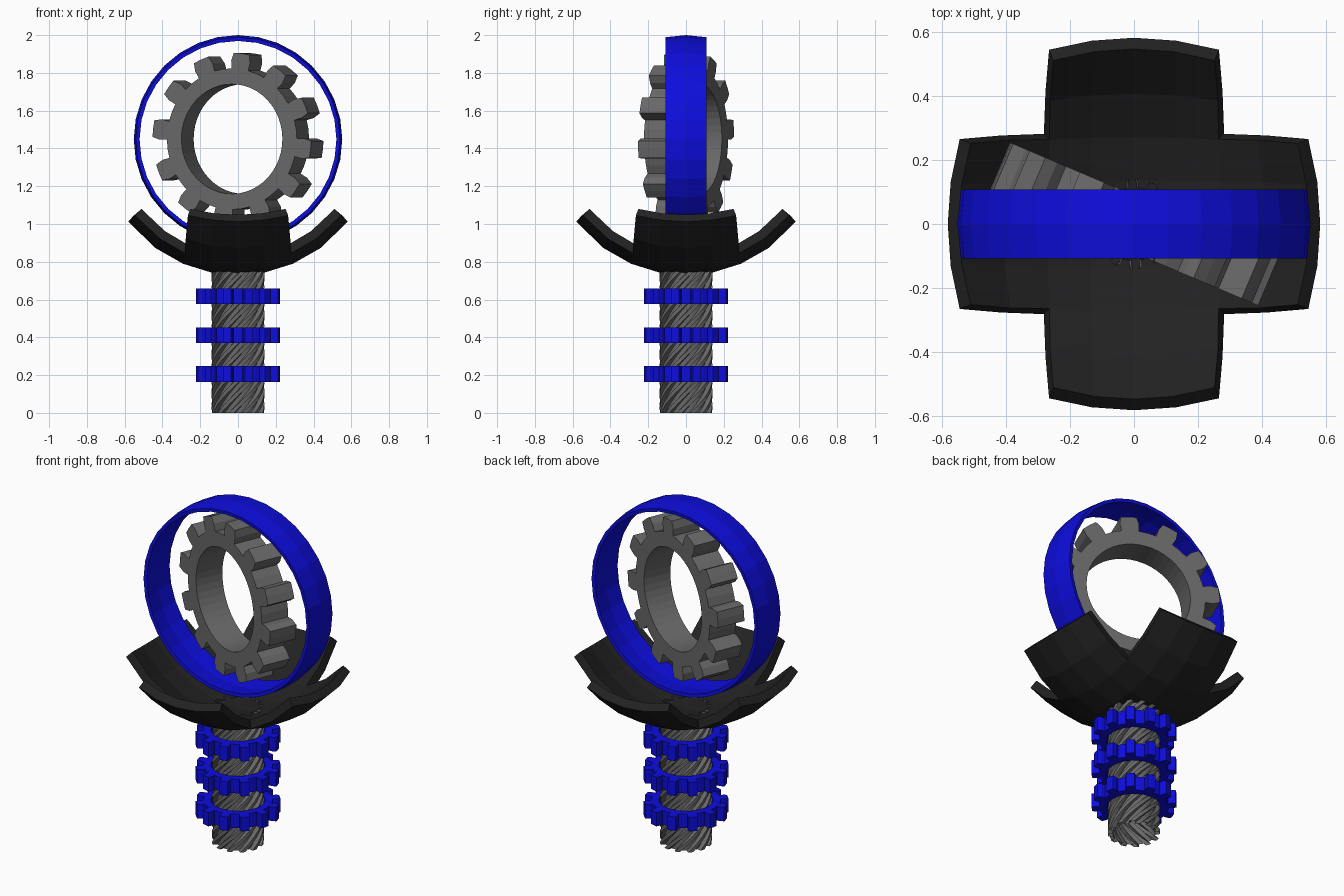
import bpy, bmesh
from math import sin, cos, tan, atan, pi, radians, sqrt
from mathutils import Matrix

if "Cube" in bpy.data.objects:
    bpy.data.objects.remove(bpy.data.objects["Cube"])


def material(name, rgb):
    m = bpy.data.materials.new(name)
    m.diffuse_color = (*rgb, 1)
    m.use_nodes = True
    m.node_tree.nodes["Principled BSDF"].inputs["Base Color"].default_value = m.diffuse_color
    return m


BLUE = material("blue", (0.004, 0.004, 0.72))
GREY = material("grey", (0.14, 0.14, 0.14))
BLACK = material("black", (0.016, 0.016, 0.016))
TEETH = 12
STEP = 2 * pi / TEETH
TAPER = atan(0.1 * tan(radians(20)) / 1.1)


def make(name, polys, mat, matrix=Matrix(), thick=0, offset=0):
    """Object from a list of polygons (lists of points), welded, optionally solidified."""
    bm = bmesh.new()
    for poly in polys:
        bm.faces.new([bm.verts.new(p) for p in poly])
    bmesh.ops.remove_doubles(bm, verts=bm.verts, dist=1e-5)
    me = bpy.data.meshes.new(name)
    bm.to_mesh(me)
    bm.free()
    me.materials.append(mat)
    ob = bpy.data.objects.new(name, me)
    ob.matrix_world = matrix
    bpy.context.collection.objects.link(ob)
    if thick:
        mod = ob.modifiers.new("thickness", 'SOLIDIFY')
        mod.thickness, mod.offset = thick, offset
    return ob


def polar(r, a, z=0):
    return (r * cos(a), r * sin(a), z)


def gear(name, s, mat, matrix):
    """Spur gear: rim of quads plus tapered teeth, thickened evenly."""
    polys = []
    for k in range(TEETH):
        A = [STEP * (k + i / 4) for i in range(5)]
        tip = [A[1] + TAPER, A[2], A[3] - TAPER]
        for i in range(4):
            polys.append([polar(0.7 * s, A[i]), polar(0.9 * s, A[i]),
                          polar(0.9 * s, A[i + 1]), polar(0.7 * s, A[i + 1])])
        for i in (1, 2):
            polys.append([polar(0.9 * s, A[i]), polar(s, A[i]),
                          polar(s, A[i + 1]), polar(0.9 * s, A[i + 1])])
            polys.append([polar(s, A[i]), polar(1.1 * s, tip[i - 1]),
                          polar(1.1 * s, tip[i]), polar(s, A[i + 1])])
    return make(name, polys, mat, matrix, 0.4 * s)


# twisted, fluted handle (open tube)
S, ROWS, HEIGHT, SKEW = 0.127, 32, 0.80, radians(11.25)
outline = []
for k in range(TEETH):
    a = STEP * k
    outline += [(0.9, a), (0.9, a + STEP / 4), (1, a + STEP / 4), (1.1, a + STEP / 4 + TAPER),
                (1.1, a + STEP / 2), (1.1, a + STEP * 0.75 - TAPER),
                (1, a + STEP * 0.75), (0.9, a + STEP * 0.75)]


def flute(i, row):
    r, a = outline[i % len(outline)]
    return polar(r * S, a + row * SKEW, HEIGHT * row / (ROWS - 1))


make("handle", [[flute(i, r), flute(i + 1, r), flute(i + 1, r + 1), flute(i, r + 1)]
                for r in range(ROWS - 1) for i in range(len(outline))], GREY)

# three blue gears around the handle
for n, z in enumerate((0.206, 0.412, 0.618)):
    gear(f"handle_gear_{n + 1}", 0.206, BLUE, Matrix.Translation((0, 0, z)))

# cross-shaped guard lying on a sphere
R, CZ = 0.74, 1.47


def guard_point(i, j):
    def bend(u, v):
        k = 0.0055 if abs(v) > 2 else 0.004 * abs(u)
        return 0.1455 * u * (1 - k * v * v)
    x, y = bend(i, j), bend(j, i)
    return (x, y, CZ - sqrt(R * R - x * x - y * y))


cells = [(i, j) for i in range(-4, 4) for j in range(-4, 4)
         if -2 <= i < 2 or -2 <= j < 2]
make("guard", [[guard_point(i, j), guard_point(i, j + 1),
                guard_point(i + 1, j + 1), guard_point(i + 1, j)] for i, j in cells],
     BLACK, thick=0.05, offset=-1)

# large grey gear, upright and turned
gear("head_gear", 0.415, GREY,
     Matrix.Translation((0, 0, 1.45)) @ Matrix.Rotation(radians(-23), 4, 'Z')
     @ Matrix.Rotation(pi / 2, 4, 'X') @ Matrix.Rotation(radians(8), 4, 'Z'))

# blue outer hoop: equatorial band of a sphere
SEG = 32
band = [(0.541, -0.108), (0.552, 0), (0.541, 0.108)]
hoop = []
for k in range(SEG):
    a, b = 2 * pi * k / SEG, 2 * pi * (k + 1) / SEG
    for (r0, z0), (r1, z1) in zip(band, band[1:]):
        hoop.append([polar(r0, a, z0), polar(r0, b, z0), polar(r1, b, z1), polar(r1, a, z1)])
make("outer_hoop", hoop, BLUE,
     Matrix.Translation((0, 0, 1.448)) @ Matrix.Rotation(pi / 2, 4, 'X'), 0.02, -1)
